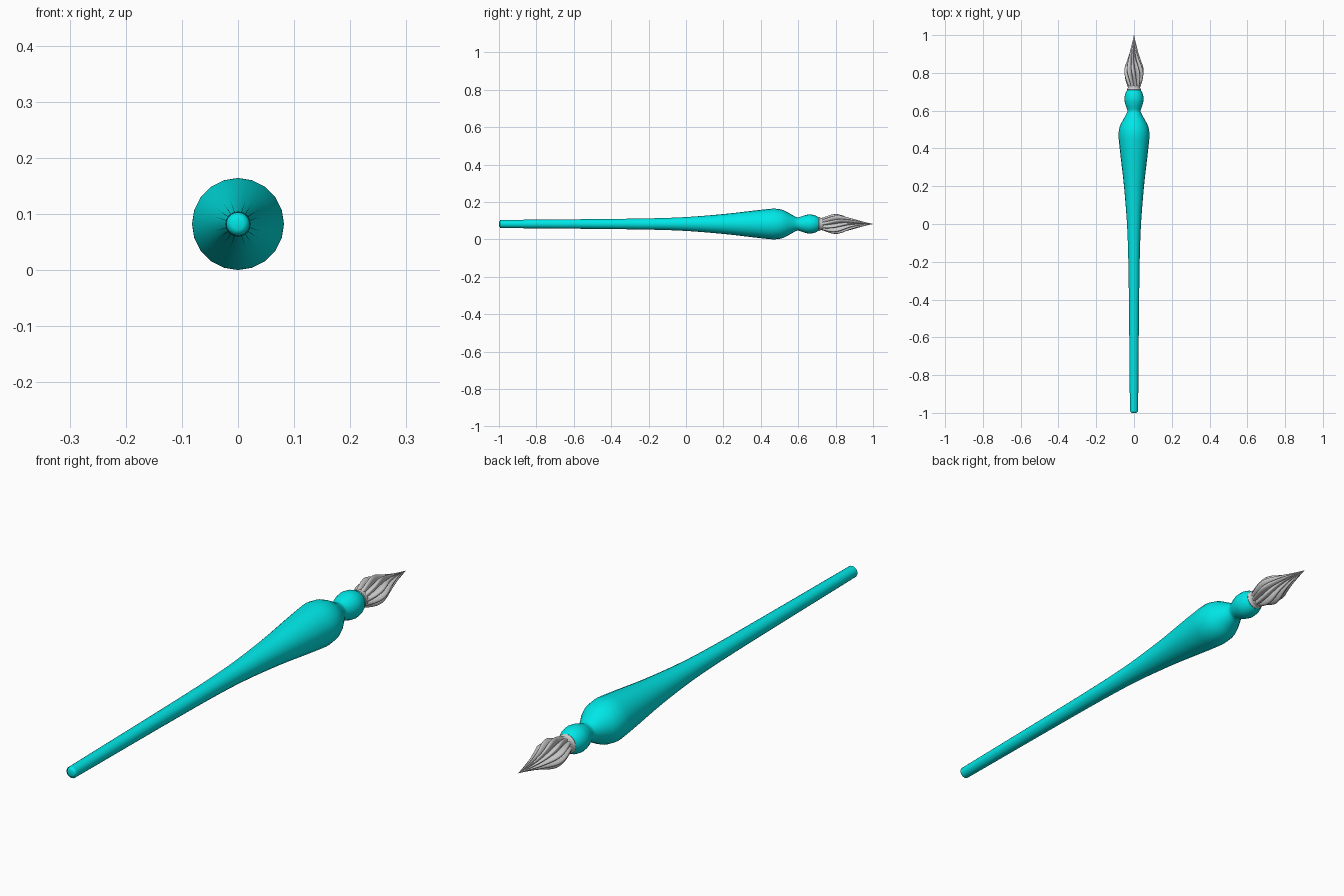
import bpy, bmesh
from math import sin, cos, pi, radians

if "Cube" in bpy.data.objects:
    bpy.data.objects.remove(bpy.data.objects["Cube"])

AXIS_Z = 0.082


def loft(name, profile, sides, shape=lambda a, y: (a, 1.0), color=None):
    """Skin rings along y; profile is (y, radius), shape adjusts angle and radius."""
    bm = bmesh.new()
    rings = []
    for y, r in profile:
        ring = []
        for i in range(sides):
            a, k = shape(2 * pi * i / sides, y)
            ring.append(bm.verts.new((r * k * cos(a), y, AXIS_Z + r * k * sin(a))))
        rings.append(ring)
    for lo, hi in zip(rings, rings[1:]):
        for i in range(sides):
            j = (i + 1) % sides
            bm.faces.new((lo[i], hi[i], hi[j], lo[j]))
    bm.faces.new(rings[0])
    bm.faces.new(rings[-1][::-1])
    bmesh.ops.recalc_face_normals(bm, faces=bm.faces[:])
    me = bpy.data.meshes.new(name)
    bm.to_mesh(me)
    bm.free()
    ob = bpy.data.objects.new(name, me)
    bpy.context.collection.objects.link(ob)
    if color:
        mat = bpy.data.materials.new(name + "_material")
        mat.diffuse_color = color
        mat.use_nodes = True
        mat.node_tree.nodes["Principled BSDF"].inputs["Base Color"].default_value = mat.diffuse_color
        me.materials.append(mat)
    bpy.ops.object.select_all(action='DESELECT')
    ob.select_set(True)
    bpy.context.view_layer.objects.active = ob
    bpy.ops.object.shade_smooth_by_angle(angle=radians(50))
    return ob


def smooth(points, steps):
    """Catmull-Rom resampling of a profile."""
    p = [points[0]] + points + [points[-1]]
    out = []
    for a, b, c, d in zip(p, p[1:], p[2:], p[3:]):
        for s in range(steps):
            t = s / steps
            out.append(tuple(0.5 * (2 * b[k] + (c[k] - a[k]) * t
                                    + (2 * a[k] - 5 * b[k] + 4 * c[k] - d[k]) * t ** 2
                                    + (3 * b[k] - a[k] - 3 * c[k] + d[k]) * t ** 3)
                             for k in (0, 1)))
    return out + [points[-1]]


# turned handle: slim tail, bulging grip, waist and bead
handle = [(-1.0, 0.011), (-0.996, 0.017), (-0.985, 0.021), (-0.95, 0.022),
          (-0.5, 0.026), (-0.2, 0.030), (0.0, 0.037), (0.2, 0.053),
          (0.34, 0.069), (0.42, 0.078), (0.475, 0.082), (0.52, 0.074),
          (0.56, 0.053), (0.59, 0.037), (0.605, 0.036), (0.63, 0.045),
          (0.66, 0.051), (0.69, 0.046), (0.712, 0.034)]
loft("handle", smooth(handle, 3), 20, color=(0.0, 0.8, 0.8, 1))

# ringed collar holding the nib
collar = [(0.704, 0.028), (0.706, 0.034), (0.712, 0.037), (0.718, 0.034),
          (0.722, 0.032), (0.728, 0.034), (0.733, 0.032), (0.736, 0.024)]
loft("collar", collar, 20)

# twisted, fluted nib
FLUTES = 10


def flute(a, y):
    t = (y - 0.72) / 0.28
    depth = 0.38 * min(1.0, 0.4 + 3 * t)
    ridge = abs(cos(FLUTES * a / 2))
    return a - radians(75) * t, 1 - depth * (1 - ridge)


# left-handed twist when travelling towards the tip
def left_flute(a, y):
    a2, k = flute(a, y)
    return 2 * a - a2 if TWIST > 0 else a2, k


TWIST = 1
nib = [(0.72, 0.031), (0.74, 0.038), (0.77, 0.048), (0.80, 0.053), (0.83, 0.049),
       (0.87, 0.035), (0.91, 0.023), (0.95, 0.012), (0.98, 0.005), (1.0, 0.001)]
loft("nib", smooth(nib, 3), FLUTES * 8, left_flute)
